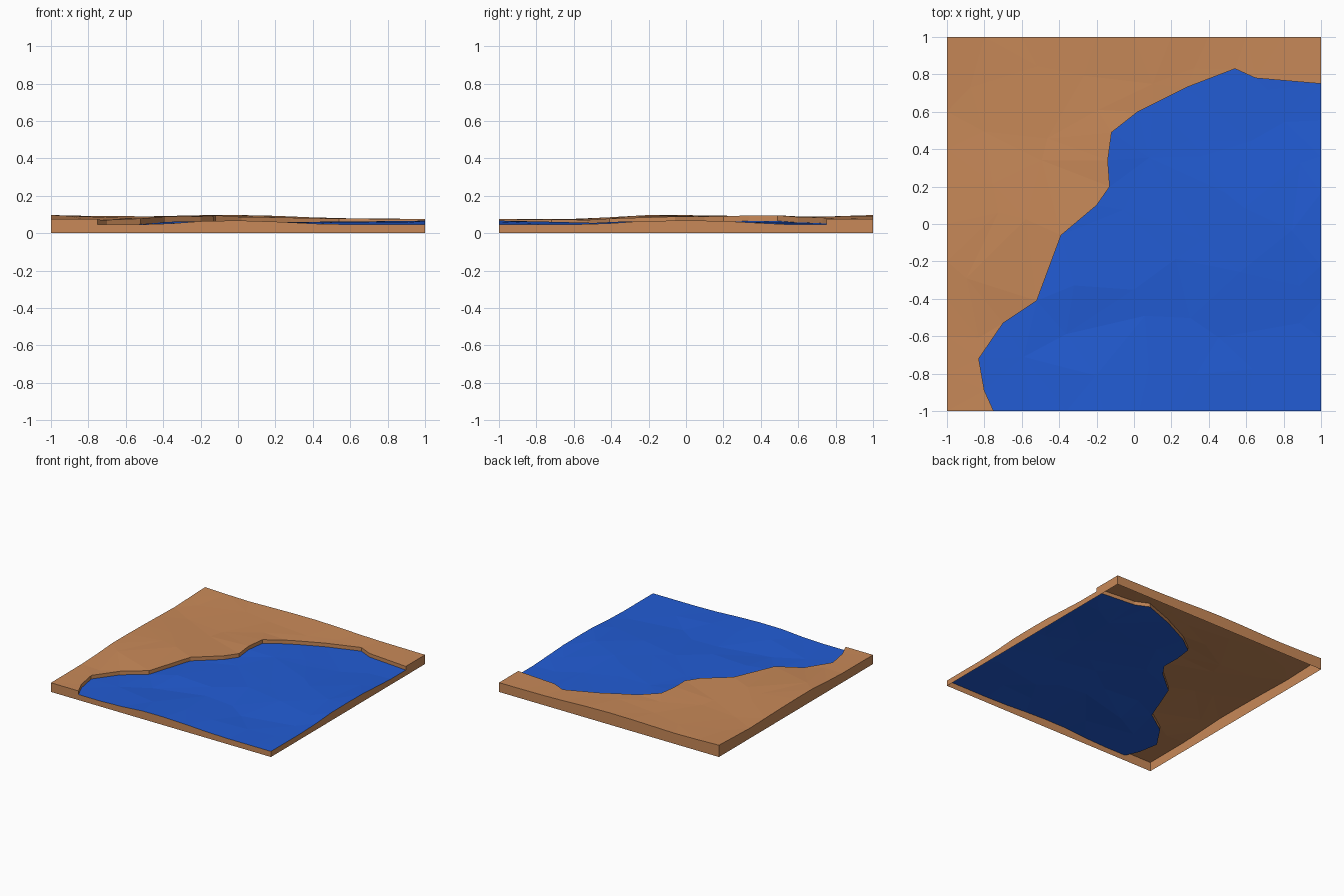
import bpy
import bmesh
import random
from mathutils import Vector, noise
from mathutils.geometry import delaunay_2d_cdt

random.seed(4)
cube = bpy.data.objects.get("Cube")
if cube:
    bpy.data.objects.remove(cube)

STEP = 0.03      # drop from land to water
TOP = 0.097      # highest ground

# Ground height along the four borders: (position, height)
FRONT = [(-1, .075), (-.45, .075), (-.15, TOP), (.1, TOP), (.5, .076), (1, .076)]
BACK = [(-1, TOP), (-.65, .086), (-.15, TOP), (.1, TOP), (.5, .08), (1, .076)]
LEFT = [(-1, .075), (-.5, .077), (-.25, TOP), (.1, .096), (.6, .084), (1, TOP)]
RIGHT = [(-1, .076), (-.5, .076), (-.2, TOP), (.15, TOP), (.55, .076), (1, .076)]

SHORE = [(-.75, -1), (-.8, -.89), (-.83, -.72), (-.7, -.53), (-.52, -.41),
         (-.39, -.06), (-.2, .1), (-.13, .2), (-.14, .34), (-.12, .49),
         (.02, .6), (.1, .64), (.28, .73), (.54, .83), (.65, .78), (1, .75)]


def material(name, colour):
    mat = bpy.data.materials.new(name)
    mat.use_nodes = True
    mat.diffuse_color = colour
    mat.node_tree.nodes["Principled BSDF"].inputs["Base Color"].default_value = colour
    return mat


def profile(points, t):
    for (a, ha), (b, hb) in zip(points, points[1:]):
        if t <= b:
            return ha + (hb - ha) * (t - a) / (b - a)
    return points[-1][1]


def ground(x, y):
    """Blend the border profiles across the tile, with gentle bumps inside."""
    u, v = (x + 1) / 2, (y + 1) / 2
    across = profile(FRONT, x) * (1 - v) + profile(BACK, x) * v
    along = profile(LEFT, y) * (1 - u) + profile(RIGHT, y) * u
    low = FRONT[0][1] * (1 - u) + FRONT[-1][1] * u
    high = BACK[0][1] * (1 - u) + BACK[-1][1] * u
    height = min(TOP, across + along - low * (1 - v) - high * v)
    fade = (1 - x * x) * (1 - y * y)
    bump = noise.noise(Vector((x * 2.5, y * 2.5, 3)))
    return min(TOP, height - fade * (0.008 + 0.016 * bump))


def border(*corners):
    """Points along a path of straight tile borders, both ends included."""
    pts = [corners[0]]
    for p, q in zip(corners, corners[1:]):
        p, q = Vector(p), Vector(q)
        n = max(1, round((q - p).length / 0.2))
        pts += [tuple(p.lerp(q, i / n)) for i in range(1, n + 1)]
    return pts


def make_object(name, bm, mat):
    mesh = bpy.data.meshes.new(name)
    bm.to_mesh(mesh)
    mesh.materials.append(mat)
    obj = bpy.data.objects.new(name, mesh)
    bpy.context.collection.objects.link(obj)
    return obj


def surface(outline, drop):
    """Triangulate an outline with scattered inner points into a faceted sheet."""
    n = len(outline)
    pts = [Vector(p) for p in outline]
    for i in range(7):
        for j in range(7):
            p = Vector(((i - 3) * 0.27 + random.uniform(-.1, .1),
                        (j - 3) * 0.27 + random.uniform(-.1, .1)))
            if min((p - q).length for q in pts[:n]) > 0.09:
                pts.append(p)
    verts, _, faces, *_ = delaunay_2d_cdt(pts, [], [list(range(n))], 1, 1e-5)
    bm = bmesh.new()
    vs = [bm.verts.new((p.x, p.y, ground(p.x, p.y) - drop)) for p in verts]
    for f in faces:
        face = bm.faces.new([vs[i] for i in f])
        face.normal_update()
        if face.normal.z < 0:
            face.normal_flip()
    bmesh.ops.delete(bm, geom=[v for v in bm.verts if not v.link_faces], context='VERTS')
    return bm


def on_border(a, b):
    return any(abs(abs(a[k]) - 1) < 1e-4 and abs(a[k] - b[k]) < 1e-4 for k in (0, 1))


def hang_walls(sheet, target, wanted, lower):
    """Hang a wall below each chosen open edge of a sheet."""
    for edge in sheet.edges:
        if not edge.is_boundary:
            continue
        loop = edge.link_loops[0]
        a, b = loop.vert.co, loop.link_loop_next.vert.co
        if wanted(a, b):
            quad = [(a.x, a.y, lower(a)), (b.x, b.y, lower(b)), b, a]
            target.faces.new([target.verts.new(p) for p in quad])


earth = material("earth_brown", (.578, .25, .098, 1))
blue = material("water_blue", (.016, .107, .66, 1))

# Land and water sheets sharing one shoreline
land = surface(SHORE + border(SHORE[-1], (1, 1), (-1, 1), (-1, -1), SHORE[0])[1:-1], 0)
water = surface(SHORE + border(SHORE[-1], (1, -1), SHORE[0])[1:-1], STEP)

# Outer sides reach the floor; the tile is open underneath
sides = bmesh.new()
for sheet in (land, water):
    hang_walls(sheet, sides, on_border, lambda p: 0)

# Bank dropping from the land to the water
bank = bmesh.new()
hang_walls(land, bank, lambda a, b: not on_border(a, b), lambda p: p.z - STEP)

for name, bm, mat in (("land", land, earth), ("water", water, blue),
                      ("outer_sides", sides, earth), ("shore_bank", bank, earth)):
    bmesh.ops.remove_doubles(bm, verts=bm.verts, dist=1e-5)
    make_object(name, bm, mat)
    bm.free()
